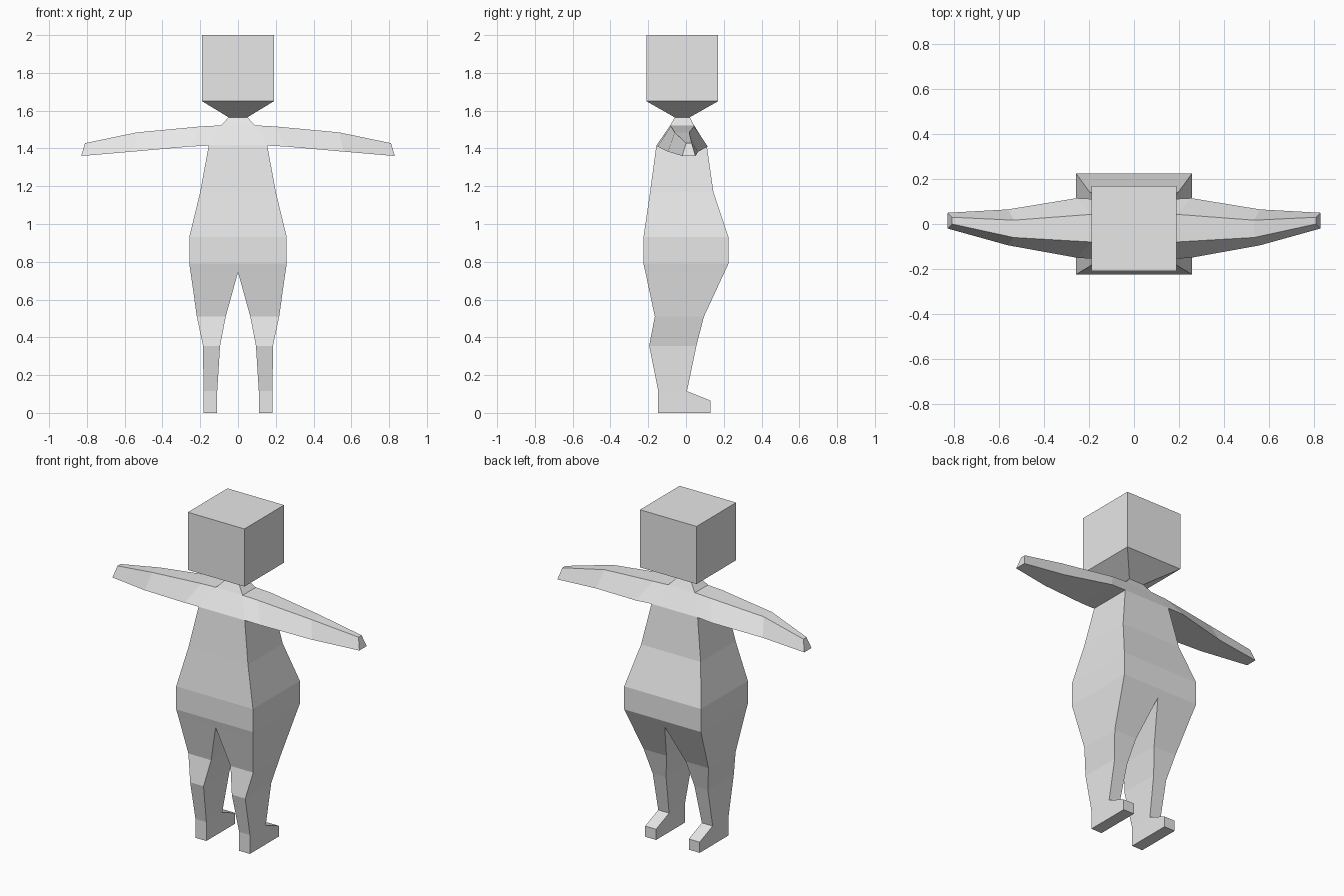
import bpy
import bmesh

if "Cube" in bpy.data.objects:
    bpy.data.objects.remove(bpy.data.objects["Cube"])

grey = bpy.data.materials.new("light_grey")
grey.diffuse_color = (0.8, 0.8, 0.8, 1)
grey.use_nodes = True
grey.node_tree.nodes["Principled BSDF"].inputs["Base Color"].default_value = grey.diffuse_color


def loft(name, rings, cap_start=False, cap_end=False, skip=()):
    """Join four-cornered rings into a flat-faced tube; skip holds (ring, side) pairs."""
    bm = bmesh.new()
    loops = [[bm.verts.new(p) for p in ring] for ring in rings]
    for r, (a, b) in enumerate(zip(loops, loops[1:])):
        for i in range(4):
            j = (i + 1) % 4
            if (r, i) not in skip:
                bm.faces.new((a[i], a[j], b[j], b[i]))
    if cap_start:
        bm.faces.new(loops[0][::-1])
    if cap_end:
        bm.faces.new(loops[-1])
    bmesh.ops.recalc_face_normals(bm, faces=bm.faces)
    mesh = bpy.data.meshes.new(name)
    bm.to_mesh(mesh)
    bm.free()
    mesh.materials.append(grey)
    obj = bpy.data.objects.new(name, mesh)
    bpy.context.collection.objects.link(obj)
    return obj


def level(x0, x1, y0, y1, z0, z1=None):
    """Rectangle ring; z0 is the height at y0 and z1 the height at y1."""
    z1 = z0 if z1 is None else z1
    return [(x0, y0, z0), (x1, y0, z0), (x1, y1, z1), (x0, y1, z1)]


def arm_ring(s, xb, yb0, yb1, zb, xt, yt0, yt1, zt):
    """Trapezoid ring: wide bottom edge, narrow top edge."""
    return [(s * xb, yb0, zb), (s * xb, yb1, zb), (s * xt, yt1, zt), (s * xt, yt0, zt)]


# Head: box with a tapered underside
loft("head", [
    level(-0.05, 0.05, -0.06, 0.02, 1.565),
    level(-0.19, 0.19, -0.21, 0.17, 1.65),
    level(-0.19, 0.19, -0.21, 0.17, 2.0),
], cap_end=True)

# Torso and neck: sides of the chest are left open where the arms join
loft("torso", [
    level(-0.258, 0.258, -0.225, 0.225, 0.79),
    level(-0.258, 0.258, -0.225, 0.225, 0.93),
    level(-0.20, 0.20, -0.19, 0.145, 1.17),
    level(-0.155, 0.155, -0.157, 0.11, 1.415),
    level(-0.09, 0.09, -0.083, 0.043, 1.522),
    level(-0.05, 0.05, -0.06, 0.02, 1.565),
], skip={(3, 1), (3, 3)})

for side, s in (("right", 1), ("left", -1)):
    # Arm: tapered trapezoid tube
    loft(side + "_arm", [
        arm_ring(s, 0.155, -0.157, 0.11, 1.415, 0.09, -0.083, 0.043, 1.522),
        arm_ring(s, 0.255, -0.15, 0.115, 1.41, 0.19, -0.08, 0.043, 1.517),
        arm_ring(s, 0.56, -0.095, 0.065, 1.383, 0.535, -0.06, 0.017, 1.485),
        arm_ring(s, 0.83, -0.02, 0.05, 1.36, 0.81, 0.0, 0.03, 1.428),
    ], cap_end=True)

    # Leg and foot: the inner thigh starts at the crotch
    loft(side + "_leg", [
        level(0, s * 0.258, -0.225, 0.225, 0.79),
        level(0, s * 0.251, -0.215, 0.204, 0.745),
        level(s * 0.065, s * 0.218, -0.165, 0.095, 0.51),
        level(s * 0.095, s * 0.185, -0.195, 0.055, 0.355),
        level(s * 0.11, s * 0.183, -0.147, 0.005, 0.115),
        level(s * 0.11, s * 0.183, -0.147, 0.13, 0.06, 0.065),
        level(s * 0.11, s * 0.183, -0.147, 0.13, 0),
    ], cap_end=True, skip={(0, 3)})
